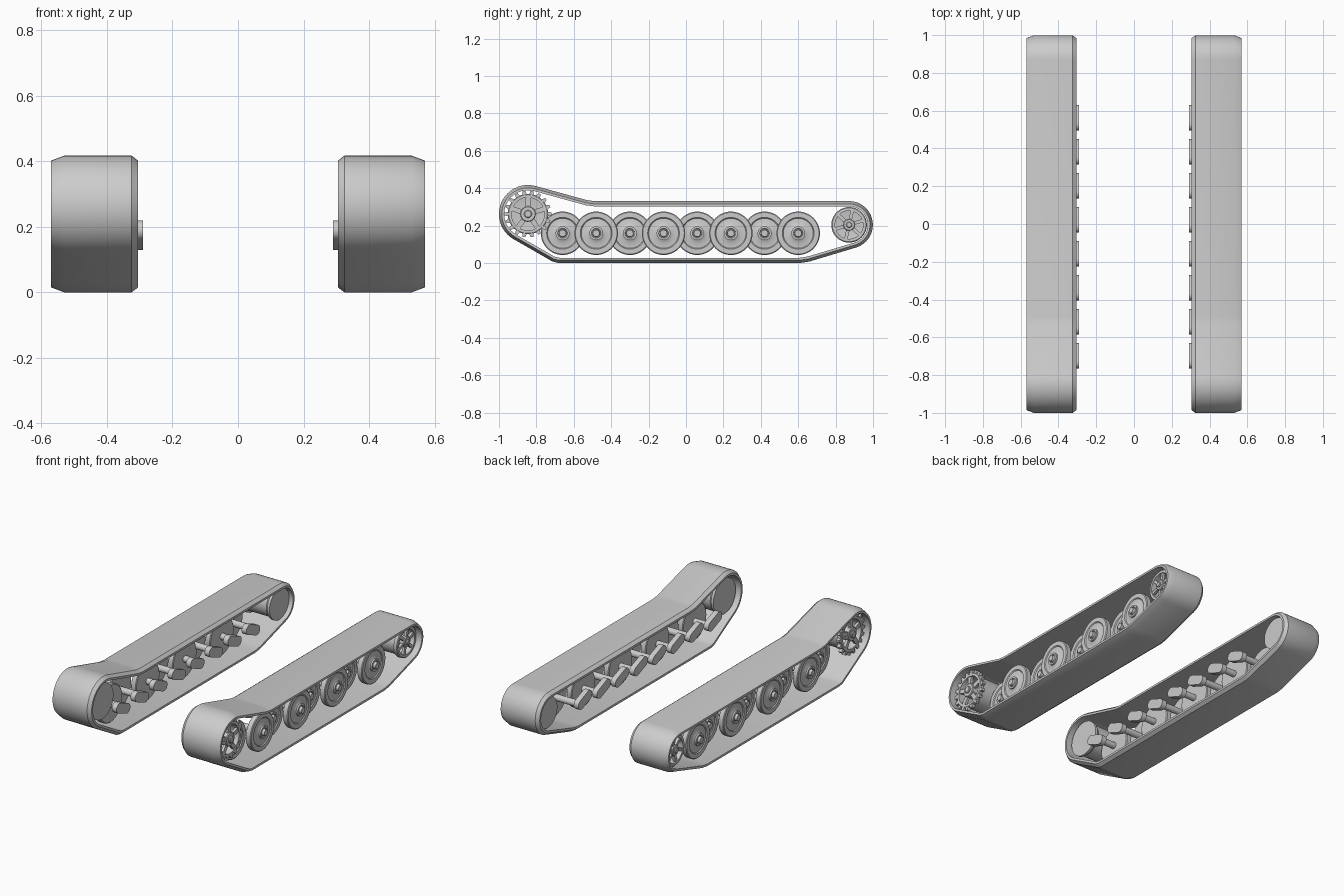
import bpy, bmesh, math
from mathutils import Matrix, Vector

cube = bpy.data.objects.get("Cube")
if cube:
    bpy.data.objects.remove(cube, do_unlink=True)

grey = bpy.data.materials.new("light_grey")
grey.use_nodes = True
COLOUR = (0.6, 0.6, 0.6, 1)
grey.diffuse_color = COLOUR
grey.node_tree.nodes["Principled BSDF"].inputs["Base Color"].default_value = COLOUR


def skin(bm, rings, closed):
    """Bridge consecutive closed loops of points."""
    loops = [[bm.verts.new(p) for p in ring] for ring in rings]
    pairs = list(zip(loops, loops[1:]))
    if closed:
        pairs.append((loops[-1], loops[0]))
    for a, b in pairs:
        for i in range(len(a)):
            j = (i + 1) % len(a)
            bm.faces.new((a[i], a[j], b[j], b[i]))


def lathe(bm, profile, closed=False, sides=48):
    """Turn (x, radius) points about the x axis."""
    turn = [2 * math.pi * i / sides for i in range(sides)]
    skin(bm, [[(x, r * math.cos(t), r * math.sin(t)) for t in turn]
              for x, r in profile], closed)


def rod(bm, x0, x1, r, bevel=0.004, sides=24):
    lathe(bm, [(x0, 0), (x0, r), (x1 - bevel, r), (x1, r - bevel), (x1, 0)], sides=sides)


def radial_box(bm, angle, radius, size, x, taper=1.0):
    """Box placed outwards from the x axis, optionally narrowed at its tip."""
    made = bmesh.ops.create_cube(bm, size=1)["verts"]
    for v in made:
        if v.co.y > 0:
            v.co.z *= taper
    m = Matrix.Translation((x, 0, 0)) @ Matrix.Rotation(angle, 4, 'X') \
        @ Matrix.Translation((0, radius, 0)) @ Matrix.Diagonal((*size, 1))
    bmesh.ops.transform(bm, matrix=m, verts=made)


def finish(name, bm, places):
    """Make mirrored objects sharing one mesh at each (y, z) place."""
    bmesh.ops.remove_doubles(bm, verts=bm.verts, dist=1e-5)
    bmesh.ops.recalc_face_normals(bm, faces=bm.faces)
    mesh = bpy.data.meshes.new(name)
    bm.to_mesh(mesh)
    bm.free()
    mesh.materials.append(grey)
    for y, z in places:
        ob = bpy.data.objects.new(name, mesh)
        ob.location = (0, y, z)
        bpy.context.collection.objects.link(ob)
        ob.modifiers.new("mirror", 'MIRROR')
    bpy.ops.object.select_all(action='DESELECT')
    ob.select_set(True)
    bpy.context.view_layer.objects.active = ob
    bpy.ops.object.shade_smooth_by_angle(angle=math.radians(30))


def arc(y, z, r, a0, a1, n):
    steps = [math.radians(a0 + (a1 - a0) * i / n) for i in range(n + 1)]
    return [Vector((y + r * math.cos(a), z + r * math.sin(a))) for a in steps]


def inset(points, d):
    """Mitred inward offset of an anticlockwise outline."""
    out = []
    for i, p in enumerate(points):
        e1 = (p - points[i - 1]).normalized()
        e2 = (points[(i + 1) % len(points)] - p).normalized()
        n1, n2 = Vector((-e1.y, e1.x)), Vector((-e2.y, e2.x))
        out.append(p + (n1 + n2) * d / (1 + n1.dot(n2)))
    return out


SPROCKET = (-0.845, 0.262)
IDLER = (0.872, 0.204)

# Track band: chamfered section swept round the running outline
outline = arc(*SPROCKET, 0.155, 75, 240, 22)
outline += [Vector(p) for p in ((-0.74, 0.023), (-0.715, 0.008), (-0.68, 0), (0.61, 0), (0.66, 0.008))]
outline += arc(*IDLER, 0.127, -73, 90, 22)
outline += [Vector(p) for p in ((-0.49, 0.331), (-0.53, 0.336))]
section = [(0.305, 0.015), (0.325, 0), (0.53, 0), (0.57, 0.015), (0.57, 0.028), (0.305, 0.028)]
bm = bmesh.new()
skin(bm, [[(x, p.x, p.y) for p in inset(outline, d)] for x, d in section], True)
finish("track_band", bm, [(0, 0)])


# Road wheels: two interleaved rows of dished discs with hubs
def road_wheel(name, x, places):
    bm = bmesh.new()
    lathe(bm, [(x - 0.018, 0), (x - 0.018, 0.111), (x - 0.014, 0.116),
               (x + 0.014, 0.116), (x + 0.018, 0.111), (x + 0.018, 0.085),
               (x + 0.013, 0.08), (x + 0.013, 0.05), (x + 0.02, 0.037),
               (x + 0.03, 0.037), (x + 0.03, 0.026), (x + 0.024, 0.024),
               (x + 0.024, 0.02), (x + 0.042, 0.018), (x + 0.042, 0)])
    rod(bm, 0.31, x, 0.02)
    finish(name, bm, places)


WHEEL_Z = 0.159
outer = [(-0.48 + 0.36 * i, WHEEL_Z) for i in range(4)]
inner = [(y - 0.18, z) for y, z in outer]
road_wheel("outer_road_wheel", 0.485, outer)
road_wheel("inner_road_wheel", 0.42, inner)

# Suspension arms: rounded bars rising forward from each axle
bm = bmesh.new()
tilt = math.degrees(math.atan2(0.03, -0.075))
bar = arc(0, 0, 0.03, tilt + 90, tilt + 270, 10) + arc(-0.075, 0.03, 0.03, tilt - 90, tilt + 90, 10)
face = bm.faces.new([bm.verts.new((0.29, p.x, p.y)) for p in bar])
grown = bmesh.ops.extrude_face_region(bm, geom=[face])["geom"]
bmesh.ops.translate(bm, vec=(0.032, 0, 0), verts=[v for v in grown if isinstance(v, bmesh.types.BMVert)])
finish("suspension_arm", bm, outer + inner)


# Spoked end wheels, each with a drum closed on the inboard side
def end_wheel(name, place, x, rim, hole, hub, spokes, width, teeth=0):
    bm = bmesh.new()
    lathe(bm, [(x - 0.012, hole), (x - 0.012, rim), (x + 0.008, rim),
               (x + 0.012, rim - 0.005), (x + 0.012, hole)], True)
    for i in range(spokes):
        radial_box(bm, 2 * math.pi * i / spokes + 0.3, (hub + hole) / 2,
                   (0.016, hole - hub + 0.02, width), x)
    for i in range(teeth):
        radial_box(bm, 2 * math.pi * i / teeth, rim + 0.006, (0.022, 0.022, 0.026), x, 0.55)
    rod(bm, 0.34, x + 0.016, hub)
    rod(bm, x, x + 0.026, hub * 0.5)
    lathe(bm, [(0.33, 0), (0.33, rim), (0.345, rim), (0.36, hole + 0.008),
               (x, hole + 0.008), (x, hole), (0.36, hole), (0.35, 0)])
    finish(name, bm, [place])


end_wheel("drive_sprocket", SPROCKET, 0.525, 0.108, 0.088, 0.042, 5, 0.026, 18)
end_wheel("idler_wheel", IDLER, 0.525, 0.095, 0.075, 0.032, 6, 0.018)
